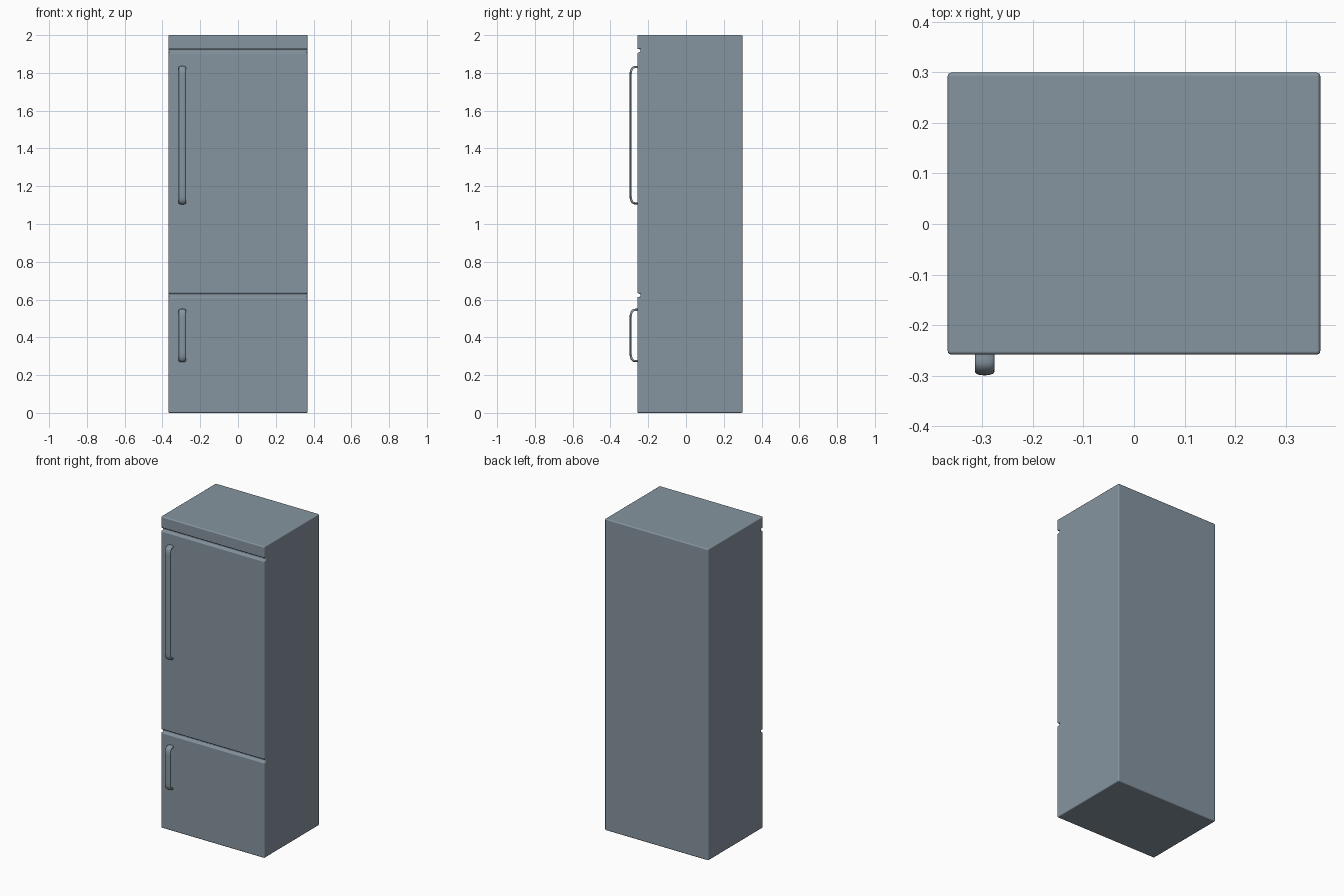
import bpy, bmesh, math
from mathutils import Vector

if "Cube" in bpy.data.objects:
    bpy.data.objects.remove(bpy.data.objects["Cube"])

steel = bpy.data.materials.new("blue grey steel")
steel.diffuse_color = (0.24, 0.30, 0.35, 1)
steel.use_nodes = True
steel.node_tree.nodes["Principled BSDF"].inputs["Base Color"].default_value = steel.diffuse_color

HALF_W, FRONT, BACK, TOP = 0.368, -0.258, 0.299, 2.0
GROOVE_DEPTH, GROOVE_H = 0.016, 0.018


def make_object(name, bm):
    bmesh.ops.recalc_face_normals(bm, faces=bm.faces[:])
    mesh = bpy.data.meshes.new(name)
    bm.to_mesh(mesh)
    bm.free()
    mesh.materials.append(steel)
    obj = bpy.data.objects.new(name, mesh)
    bpy.context.collection.objects.link(obj)
    bpy.ops.object.select_all(action='DESELECT')
    obj.select_set(True)
    bpy.context.view_layer.objects.active = obj
    return obj


# Cabinet: side profile with two door grooves, extruded across the width
profile = [(BACK, 0), (FRONT, 0)]
for z in (0.623, 1.917):
    lo, hi = z - GROOVE_H / 2, z + GROOVE_H / 2
    inner = FRONT + GROOVE_DEPTH
    profile += [(FRONT, lo), (inner, lo), (inner, hi), (FRONT, hi)]
profile += [(FRONT, TOP), (BACK, TOP)]

bm = bmesh.new()
face = bm.faces.new([bm.verts.new((-HALF_W, y, z)) for y, z in profile])
ext = bmesh.ops.extrude_face_region(bm, geom=[face])
bmesh.ops.translate(bm, vec=(2 * HALF_W, 0, 0),
                    verts=[g for g in ext["geom"] if isinstance(g, bmesh.types.BMVert)])
cabinet = make_object("cabinet_with_doors", bm)
bevel = cabinet.modifiers.new("rounded edges", 'BEVEL')
bevel.width = 0.007
bevel.segments = 4
bevel.limit_method = 'ANGLE'
bevel.harden_normals = True
bpy.ops.object.shade_smooth_by_angle(angle=math.radians(35))


# Handles: a bowed strip swept along a bracket-shaped path
def handle(name, z0, z1, x=-0.295):
    foot_y, bar_y, bend_y, bend_z = -0.250, -0.2925, -0.267, 0.045
    lo, hi = z0 + 0.005, z1 - 0.005
    lower = [Vector((foot_y, lo))]
    for i in range(11):
        a = math.pi / 2 * i / 10
        lower.append(Vector((bend_y + (bar_y - bend_y) * math.sin(a) ** 0.8,
                             lo + bend_z * (1 - math.cos(a) ** 0.8))))
    path = lower + [Vector((p.x, lo + hi - p.y)) for p in reversed(lower)]

    # D-shaped section: flat back, bowed front
    section = [(-0.019, -0.005), (0.019, -0.005)]
    section += [(0.019 * math.cos(math.pi * i / 10),
                 0.0065 * math.sin(math.pi * i / 10)) for i in range(11)]

    bm = bmesh.new()
    rings = []
    for i, p in enumerate(path):
        t = (path[min(i + 1, len(path) - 1)] - path[max(i - 1, 0)]).normalized()
        out = Vector((-t.y, t.x))
        rings.append([bm.verts.new((x + u, p.x + out.x * v, p.y + out.y * v))
                      for u, v in section])
    n = len(section)
    for a, b in zip(rings, rings[1:]):
        for j in range(n):
            k = (j + 1) % n
            bm.faces.new((a[j], a[k], b[k], b[j]))
    bm.faces.new(rings[0])
    bm.faces.new(rings[-1])
    make_object(name, bm)
    bpy.ops.object.shade_smooth_by_angle(angle=math.radians(40))


handle("upper_door_handle", 1.105, 1.835)
handle("lower_door_handle", 0.27, 0.55)
